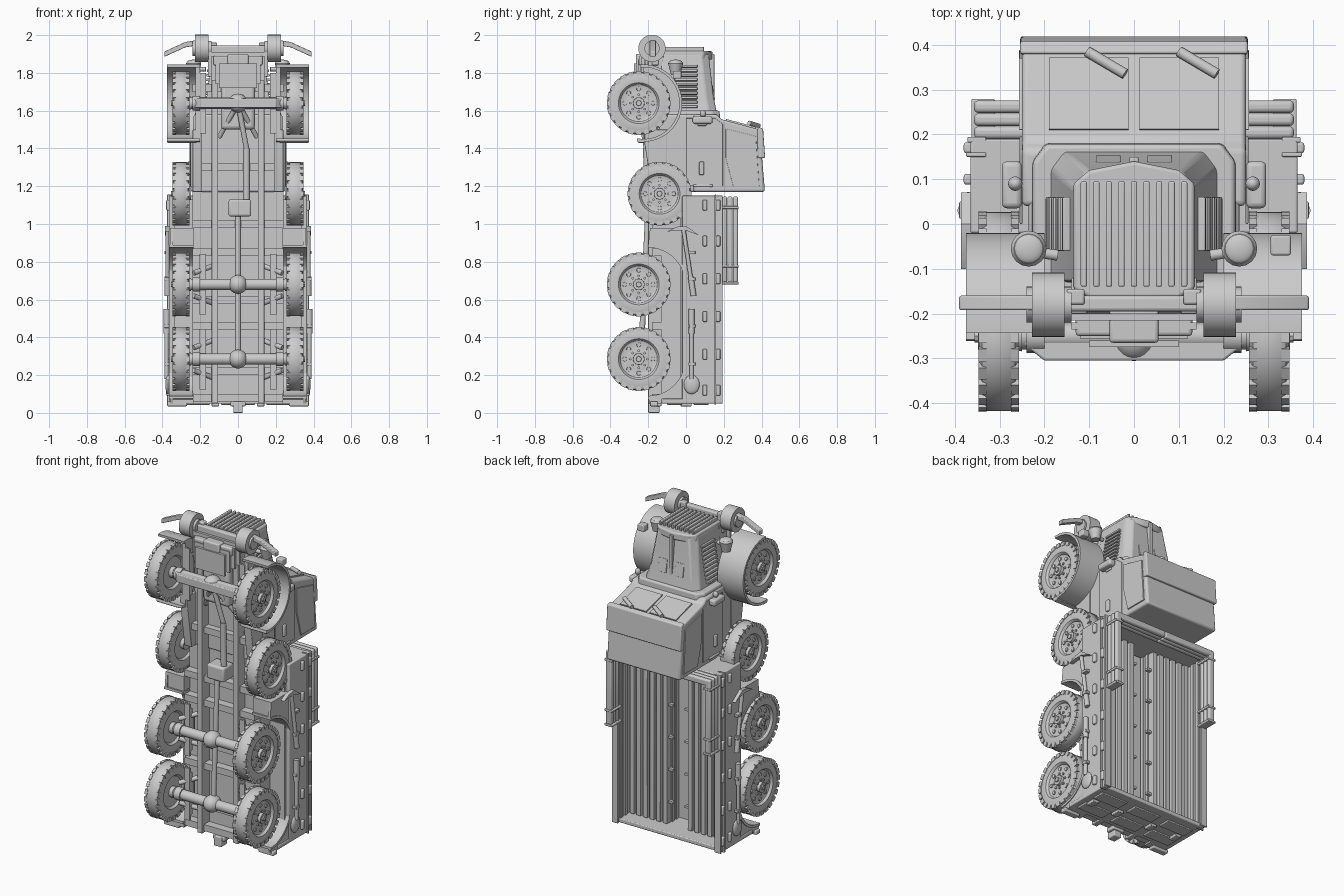
import bpy, bmesh, math
from mathutils import Vector, Matrix

cube = bpy.data.objects.get("Cube")
if cube:
    bpy.data.objects.remove(cube)

grey = bpy.data.materials.new("plain_grey")
grey.use_nodes = True
grey.diffuse_color = (0.6, 0.6, 0.6, 1)
grey.node_tree.nodes["Principled BSDF"].inputs["Base Color"].default_value = (0.6, 0.6, 0.6, 1)


def finish(name, bm, bevel=0, mirror=False):
    bmesh.ops.recalc_face_normals(bm, faces=bm.faces[:])
    mesh = bpy.data.meshes.new(name)
    bm.to_mesh(mesh)
    bm.free()
    mesh.materials.append(grey)
    ob = bpy.data.objects.new(name, mesh)
    bpy.context.collection.objects.link(ob)
    if bevel:
        mod = ob.modifiers.new("Bevel", 'BEVEL')
        mod.width, mod.segments, mod.limit_method = bevel, 3, 'ANGLE'
    if mirror:
        ob.modifiers.new("Mirror", 'MIRROR')
    bpy.context.view_layer.objects.active = ob
    bpy.ops.object.select_all(action='DESELECT')
    ob.select_set(True)
    bpy.ops.object.shade_smooth_by_angle(angle=math.radians(35))


def add_box(bm, x, y, z, rot=None):
    """Box from (min, max) pairs, optionally transformed."""
    size = Vector((x[1] - x[0], y[1] - y[0], z[1] - z[0]))
    mid = Vector((sum(x) / 2, sum(y) / 2, sum(z) / 2))
    m = Matrix.Translation(mid) @ Matrix.Diagonal(size.to_4d())
    bmesh.ops.create_cube(bm, size=1, matrix=rot @ m if rot else m)


def boxes(name, items, bevel=0, mirror=False):
    bm = bmesh.new()
    for it in items:
        add_box(bm, *it)
    finish(name, bm, bevel, mirror)


def loft(name, rings, bevel=0, mirror=False):
    """Skin a list of equal-length point rings and cap both ends."""
    bm = bmesh.new()
    vs = [[bm.verts.new(p) for p in r] for r in rings]
    n = len(vs[0])
    for a, b in zip(vs, vs[1:]):
        for i in range(n):
            bm.faces.new((a[i], a[(i + 1) % n], b[(i + 1) % n], b[i]))
    bm.faces.new(vs[0])
    bm.faces.new(vs[-1])
    finish(name, bm, bevel, mirror)


def prism(name, pts, x0, x1, bevel=0, mirror=False):
    """Extrude a (y, z) outline along x."""
    loft(name, [[(x, y, z) for y, z in pts] for x in (x0, x1)], bevel, mirror)


def add_rod(bm, a, b, r, r2=None, seg=16):
    a, b = Vector(a), Vector(b)
    d = b - a
    m = Matrix.Translation((a + b) / 2) @ d.to_track_quat('Z', 'Y').to_matrix().to_4x4()
    bmesh.ops.create_cone(bm, cap_ends=True, segments=seg, radius1=r,
                          radius2=r if r2 is None else r2, depth=d.length, matrix=m)


def rods(name, items, mirror=False):
    bm = bmesh.new()
    for it in items:
        add_rod(bm, *it)
    finish(name, bm, 0, mirror)


def ball(name, c, size, mirror=False):
    bm = bmesh.new()
    bmesh.ops.create_uvsphere(bm, u_segments=20, v_segments=12, radius=1,
                              matrix=Matrix.Translation(c) @ Matrix.Diagonal(Vector(size).to_4d()))
    finish(name, bm, 0, mirror)


def arc(cy, cz, r, a0, a1, n):
    return [(cy + r * math.cos(math.radians(a0 + (a1 - a0) * i / n)),
             cz + r * math.sin(math.radians(a0 + (a1 - a0) * i / n))) for i in range(n + 1)]


TYRE = [(.275, 0), (.275, .09), (.262, .1), (.258, .14), (.265, .16), (.275, .167), (.329, .167),
        (.339, .16), (.346, .14), (.344, .108), (.336, .1), (.33, .098), (.326, .09), (.33, .06), (.33, 0)]


def wheel(name, cy, cz):
    """Turned tyre and rim with shoulder lugs, bolts and hub."""
    bm = bmesh.new()
    vs = [bm.verts.new((x, cy + r, cz)) for x, r in TYRE]
    edges = [bm.edges.new(p) for p in zip(vs, vs[1:])]
    bmesh.ops.spin(bm, geom=vs + edges, cent=(0, cy, cz), axis=(1, 0, 0),
                   angle=2 * math.pi, steps=48, use_merge=True)
    bmesh.ops.remove_doubles(bm, verts=bm.verts[:], dist=1e-5)
    for i in range(24):
        rot = Matrix.Translation((0, cy, cz)) @ Matrix.Rotation(i * math.pi / 12, 4, 'X')
        for x in ((.257, .275), (.329, .347)):
            add_box(bm, x, (.145, .169), (-.015, .015), rot)
    for i in range(8):
        a = i * math.pi / 4
        y, z = cy + .075 * math.cos(a), cz + .075 * math.sin(a)
        add_rod(bm, (.32, y, z), (.334, y, z), .013, .011, 10)
        y, z = cy + .045 * math.cos(a), cz + .045 * math.sin(a)
        add_rod(bm, (.325, y, z), (.338, y, z), .007, .007, 6)
    add_rod(bm, (.25, cy, cz), (.348, cy, cz), .034, .03)
    add_rod(bm, (.34, cy, cz), (.356, cy, cz), .016, .014, 8)
    finish(name, bm, 0, True)


# Running gear
AXLES = (.285, .68, 1.64)
for label, y, z in (("rear_wheel", -.25, .285), ("middle_wheel", -.25, .68),
                    ("spare_wheel", -.14, 1.16), ("front_wheel", -.25, 1.64)):
    wheel(label, y, z)
for z in AXLES:
    rods("axle", [((0, -.25, z), (.27, -.25, z), .03), ((.2, -.25, z), (.24, -.25, z), .038)], True)
    ball("differential", (0, -.25, z), (.05, .056, .05))
    boxes("leaf_spring", [((.17, .205), (-.215 + .014 * k, -.203 + .014 * k), (z - .13 + .03 * k, z + .13 - .03 * k))
                          for k in range(-1, 3)], 0, True)
for z in AXLES[:2]:
    rods("radius_arms", [((.235, -.24, z + s * .06), (.13, -.17, z + s * .1), .014) for s in (-1, 1)], True)
loft("front_axle_beam", [[(-.25, -.265, z), (-.2, -.305, z), (.2, -.305, z), (.25, -.265, z), (.25, -.24, z),
                          (-.25, -.24, z)] for z in (1.615, 1.665)], .005)
rods("drive_shafts", [((0, -.24, .28), (0, -.2, 1.08), .015), ((.045, -.2, 1.1), (.045, -.21, 1.4), .018),
                      ((.045, -.21, 1.4), (.0, -.25, 1.64), .014)])
rods("front_struts", [((.1, -.17, 1.46), (.01, -.25, 1.62), .013)], True)
boxes("transfer_case", [((-.05, .07), (-.24, -.14), (1.04, 1.13))], .012)
boxes("chassis_rails", [((.105, .14), (-.2, -.12), (.05, 1.9))], .004, True)
boxes("cross_members", [((-.24, .24), (-.18, -.12), (z - .02, z + .02))
                        for z in (.08, .22, .46, .6, .85, 1.0, 1.3, 1.72)])
boxes("under_panel", [((-.24, .24), (-.13, -.03), (.05, 1.2))])
boxes("tow_hook", [((-.025, .025), (-.2, -.14), (.0, .06)), ((-.04, .04), (-.19, -.13), (.035, .06))], .005)

# Cargo bed with bench seats and a narrow central foot well
boxes("bed_shell", [((.335, .365), (-.02, .19), (.05, 1.15)), ((.07, .085), (-.03, .07), (.06, 1.14))], .005, True)
boxes("bed_ends", [((-.365, .365), (-.02, .19), (1.12, 1.15)), ((-.365, .365), (-.13, .175), (.05, .075))], .005)
boxes("bench_slats", [((.07 + i * .045, .1 + i * .045), (.06, .085), (.075, 1.12)) for i in range(6)], .004, True)
boxes("bench_base", [((.08, .34), (-.03, .064), (.07, 1.13))], 0, True)
boxes("backrest_slats", [((.326, .337), (y, y + .025), (.075, 1.12)) for y in (.1, .145)], .003, True)
boxes("well_battens", [((.062, .072), (y, y + .025), (.075, 1.12)) for y in (-.02, .02)], .003, True)
boxes("bench_brackets", [((.04, .075), (.05, .07), (z, z + .014)) for z in (.2, .4, .6, .8, 1.0)], 0, True)
boxes("bed_rim", [((.33, .375), (.15, .16), (.045, 1.155)), ((.33, .372), (.182, .194), (.05, 1.15))], .003, True)
boxes("side_latches", [((.36, .38), (y - .012, y + .012), (z - .028, z + .028))
                       for y in (.1, .17) for z in (.12, .31, .51, .71, .91, 1.1)], .006, True)
boxes("tailgate_panels", [((x - .09, x + .09), (y, y + .08), (.042, .055))
                          for x in (-.24, 0, .24) for y in (-.1, .04)], .004)
boxes("tail_hinges", [((x - .02, x + .02), (-.03, .03), (.035, .06)) for x in (-.3, -.12, .12, .3)], .004)

# Side skirts with one long wheel arch
arch = arc(-.2, .68, .21, 90, 0, 10) + arc(-.2, .285, .21, 0, -90, 10)
inner = arc(-.2, .285, .195, -90, 0, 10) + arc(-.2, .68, .195, 0, 90, 10)
prism("side_skirt", [(-.19, .05), (.02, .05), (.02, .98), (-.19, .98)] + arch, .345, .36, 0, True)
prism("wheel_arch", arch + inner, .235, .365, 0, True)
boxes("skirt_ends", [((.235, .35), (-.19, 0), (.05, .07)), ((.235, .35), (-.19, 0), (.89, .98))], 0, True)
boxes("rear_steps", [((.27, .375), (-.19, -.15), (.035, .06))], .005, True)

# Tools strapped to the sides
rods("shovel_handle", [((.378, .03, .18), (.378, .03, .54), .011), ((.378, .03, .42), (.378, .03, .55), .016),
                       ((.374, .04, .62), (.374, -.015, .98), .011), ((.374, .04, .62), (.374, .025, .72), .015)], True)
ball("shovel_blade", (.37, .03, .15), (.015, .042, .05), True)
prism("pick_head", [(-.1, .96), (-.05, .985), (.0, .99), (.07, .94), (.0, .965), (-.05, .965)], .362, .386, 0, True)
boxes("tool_clips", [((.36, .39), (.012, .05), (z, z + .018)) for z in (.25, .45, .7, .84)], .003, True)

# Stacked canopy hoops
for y in (.19, .219, .248):
    boxes("canopy_hoop", [((.318, .357), (y, y + .028), (.69, 1.14)), ((0, .357), (y, y + .028), (1.105, 1.145))], .01, True)
boxes("hoop_straps", [((.31, .363), (.18, .279), (z, z + .014)) for z in (.68, .77, 1.08)], .004, True)

# Cab
prism("cab_body", [(-.14, 1.17), (.16, 1.17), (.16, 1.58), (-.14, 1.58)], -.235, .235, .01)
prism("cab_sills", [(-.18, 1.17), (-.1, 1.17), (-.1, 1.5), (-.22, 1.5), (-.22, 1.43)], .19, .24, .004, True)
roof = [(.04, 1.17), (.418, 1.17), (.39, 1.5), (.185, 1.555), (.165, 1.58), (.04, 1.58)]
prism("cab_upper", roof, -.25, .25, .012)
prism("roof_visor", [(.378, 1.49), (.38, 1.515), (.408, 1.505), (.419, 1.35), (.38, 1.35)], -.254, .254, .006)
prism("side_window", [(.21, 1.35), (.21, 1.505), (.37, 1.465), (.388, 1.2), (.25, 1.2)], .249, .257, .002, True)
prism("door_panel", [(.0, 1.2), (.195, 1.2), (.195, 1.53), (.155, 1.56), (.0, 1.56)], .249, .255, .002, True)
prism("windscreen", [(.21, 1.548), (.37, 1.505), (.372, 1.513), (.212, 1.556)], .012, .19, 0, True)
rods("wipers", [((x, .385, 1.52), (x + .085, .335, 1.535), .012) for x in (-.105, .1)])
boxes("door_handles", [((.25, .268), (.07, .095), (1.26, 1.33)), ((.25, .262), (.04, .14), (1.195, 1.21)),
                       ((.25, .262), (.06, .11), (1.52, 1.545))], .005, True)


# Hood, louvres and radiator
def hood_ring(w, top, z):
    return [(-w, -.13, z), (w, -.13, z), (w, top - .04, z), (w - .03, top, z), (-w + .03, top, z), (-w, top - .04, z)]


loft("cowl", [hood_ring(.23, .18, 1.55), hood_ring(.225, .178, 1.6)], .01)
loft("hood", [hood_ring(.19, .165, 1.58), hood_ring(.165, .145, 1.68), hood_ring(.135, .12, 1.9)], .008)
boxes("hood_spine", [((-.01, .01), (.11, .15), (1.58, 1.9))], .004)
prism("hood_flaps", [(.154, 1.66), (.14, 1.74), (.133, 1.74), (.147, 1.66)], .03, .085, .002, True)
turn = Matrix.Translation((.162, 0, 1.74)) @ Matrix.Rotation(-.17, 4, 'Y')
boxes("louvres", [((-.012, .014), (-.06, .06), (.024 * i - .008, .024 * i + .006), turn) for i in range(-5, 5)], .003, True)
loft("radiator_shell", [[(-.1, -.165, z), (.1, -.165, z), (.135, -.145, z), (.135, .09, z), (.1, .12, z),
                         (0, .14, z), (-.1, .12, z), (-.135, .09, z), (-.135, -.145, z)] for z in (1.87, 1.915)], .008)
boxes("grille_bars", [((x * .028 - .007, x * .028 + .007), (-.14, .095), (1.91, 1.938)) for x in range(-4, 5)], .004)
boxes("engine_sump", [((-.09, .09), (-.22, -.1), (1.5, 1.78)), ((-.13, .13), (-.2, -.1), (1.8, 1.9))], .02)
boxes("sump_shields", [((-.16 + .02 * k, .16 - .02 * k), (-.215 - .02 * k, -.2 - .02 * k), (1.78 - .02 * k, 1.91 - .02 * k))
                       for k in range(4)])

# Front fenders
prism("front_fender", arc(-.225, 1.64, .205, -100, 95, 20) + arc(-.225, 1.64, .19, 95, -100, 20), .2, .375, 0, True)
prism("fender_wall", arc(-.225, 1.64, .195, -90, 90, 16), .2, .225, 0, True)
boxes("running_step", [((.22, .375), (-.255, -.22), (1.43, 1.45))], .004, True)
rods("headlight", [((.235, -.055, 1.79), (.235, -.055, 1.85), .025, .04), ((.235, -.055, 1.85), (.235, -.055, 1.862), .04, .033),
                   ((.17, -.07, 1.82), (.235, -.06, 1.82), .012)], True)
ball("headlight_lens", (.235, -.055, 1.858), (.034, .034, .012), True)
boxes("marker_lamp", [((.305, .35), (-.07, -.025), (1.77, 1.81))], .005)
boxes("air_filter", [((.25, .295), (.035, .14), (1.53, 1.57))], .012, True)
ball("side_lamp", (.265, .09, 1.585), (.016, .016, .02), True)

# Front bumper and rollers
rods("climbing_roller", [((.155, -.18, 1.93), (.228, -.18, 1.93), .072, .072, 32),
                         ((.14, -.18, 1.93), (.24, -.18, 1.93), .04, .04, 20)], True)
loft("bumper_wing", [[(x, -.192, z), (x, -.16, z), (x, -.16, z + .028), (x, -.192, z + .028)]
                     for x, z in ((.22, 1.945), (.28, 1.935), (.39, 1.885))], .004, True)
boxes("bumper_beam", [((-.16, .16), (-.195, -.16), (1.9, 1.945)), ((-.055, .055), (-.265, -.19), (1.78, 1.9)),
                      ((-.13, .13), (-.25, -.2), (1.84, 1.89))], .008)
boxes("bumper_brackets", [((.11, .15), (-.18, -.145), (1.84, 1.96))], .006, True)
